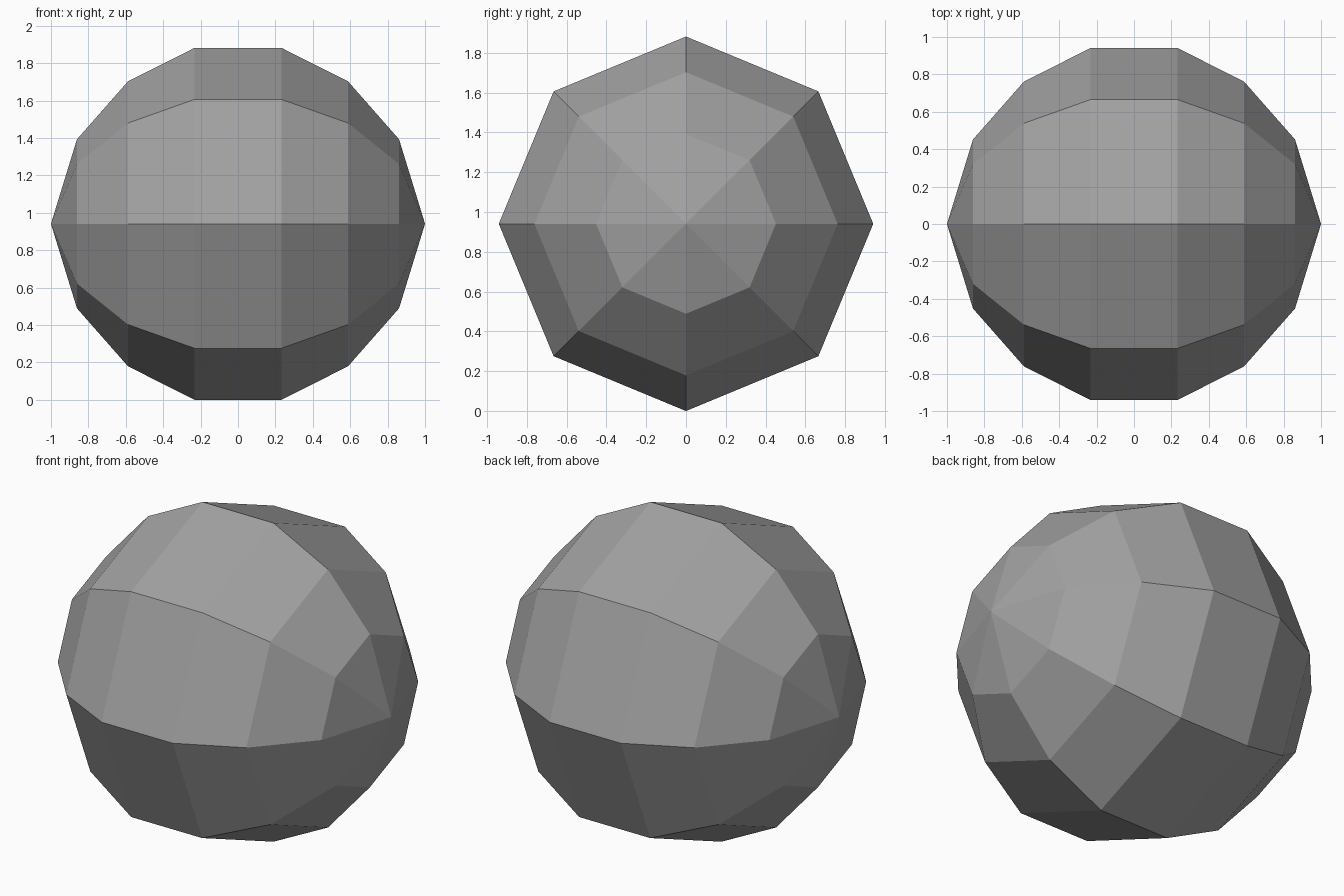
import bpy
import bmesh
from math import cos, sin, pi

# Remove the default cube only
cube = bpy.data.objects.get("Cube")
if cube:
    bpy.data.objects.remove(cube, do_unlink=True)

SIDES = 8
CENTRE_Z = 0.941
# Half profile of the ball along x: (distance from middle, radius)
HALF = [(0.232, 0.941), (0.588, 0.762), (0.861, 0.452)]
PROFILE = [(-x, r) for x, r in reversed(HALF)] + HALF


def ring(bm, x, radius):
    """Octagonal ring of vertices around the x axis."""
    angles = [2 * pi * i / SIDES for i in range(SIDES)]
    return [bm.verts.new((x, radius * sin(a), CENTRE_Z + radius * cos(a)))
            for a in angles]


# Faceted ball with its poles on the left and right
bm = bmesh.new()
rings = [ring(bm, x, r) for x, r in PROFILE]
poles = [bm.verts.new((side, 0, CENTRE_Z)) for side in (-1, 1)]
for i in range(SIDES):
    j = (i + 1) % SIDES
    for a, b in zip(rings, rings[1:]):
        bm.faces.new((a[i], b[i], b[j], a[j]))
    bm.faces.new((poles[0], rings[0][i], rings[0][j]))
    bm.faces.new((poles[1], rings[-1][j], rings[-1][i]))
bmesh.ops.recalc_face_normals(bm, faces=bm.faces[:])

mesh = bpy.data.meshes.new("faceted_ball")
bm.to_mesh(mesh)
bm.free()
ball = bpy.data.objects.new("faceted_ball", mesh)
bpy.context.collection.objects.link(ball)

# Plain grey material
grey = bpy.data.materials.new("plain_grey")
grey.use_nodes = True
colour = (0.36, 0.36, 0.36, 1)
grey.diffuse_color = colour
grey.node_tree.nodes["Principled BSDF"].inputs["Base Color"].default_value = colour
mesh.materials.append(grey)
